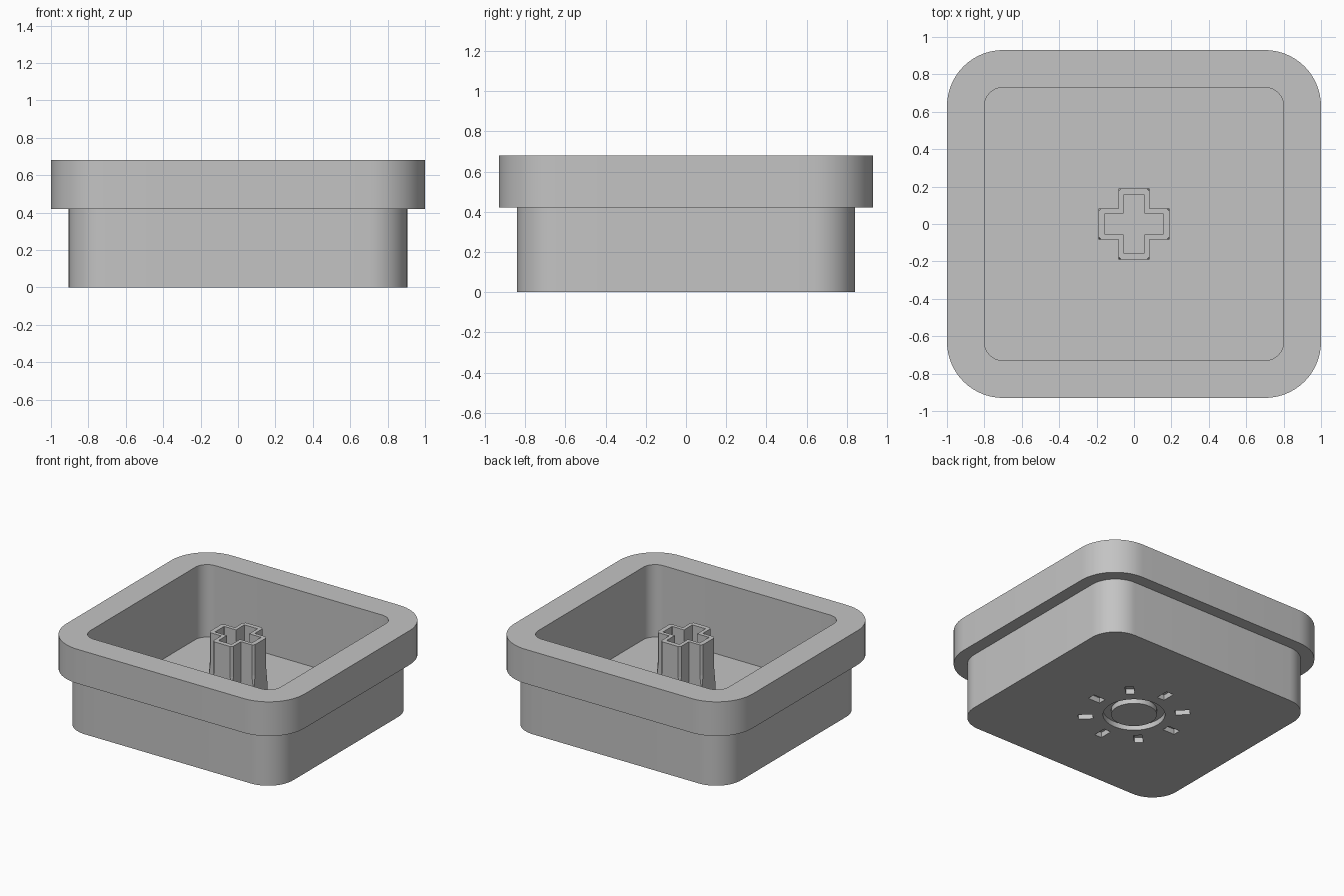
import bpy
import bmesh
from math import cos, sin, pi, radians

cube = bpy.data.objects.get("Cube")
if cube:
    bpy.data.objects.remove(cube, do_unlink=True)

grey = bpy.data.materials.new("plain grey")
grey.use_nodes = True
colour = (0.55, 0.55, 0.55, 1)
grey.diffuse_color = colour
grey.node_tree.nodes["Principled BSDF"].inputs["Base Color"].default_value = colour


def rounded_rect(hx, hy, r, z, steps=14):
    """Outline of a rounded rectangle with half sizes hx, hy."""
    points = []
    for quarter, (sx, sy) in enumerate([(1, 1), (-1, 1), (-1, -1), (1, -1)]):
        for i in range(steps + 1):
            a = (quarter + i / steps) * pi / 2
            points.append((sx * (hx - r) + r * cos(a), sy * (hy - r) + r * sin(a), z))
    return points


def cross(reach, half, chamfer, z):
    """Outline of a plus sign with chamfered arm tips."""
    arm = [(reach - chamfer, -half), (reach, -half + chamfer),
           (reach, half - chamfer), (reach - chamfer, half), (half, half)]
    points = []
    for quarter in range(4):
        c, s = round(cos(quarter * pi / 2)), round(sin(quarter * pi / 2))
        points += [(x * c - y * s, x * s + y * c, z) for x, y in arm]
    return points


def circle(r, z, steps=64):
    return [(r * cos(2 * pi * i / steps), r * sin(2 * pi * i / steps), z) for i in range(steps)]


def loft(name, outlines, closed=False):
    """Skin matching outlines in order; cap the ends, or close the skin on itself."""
    bm = bmesh.new()
    rings = [[bm.verts.new(p) for p in outline] for outline in outlines]
    pairs = list(zip(rings, rings[1:]))
    if closed:
        pairs.append((rings[-1], rings[0]))
    else:
        bm.faces.new(rings[0][::-1])
        bm.faces.new(rings[-1])
    for low, high in pairs:
        for i in range(len(low)):
            j = (i + 1) % len(low)
            bm.faces.new((low[i], low[j], high[j], high[i]))
    bmesh.ops.recalc_face_normals(bm, faces=bm.faces)
    mesh = bpy.data.meshes.new(name)
    bm.to_mesh(mesh)
    bm.free()
    mesh.materials.append(grey)
    obj = bpy.data.objects.new(name, mesh)
    bpy.context.collection.objects.link(obj)
    return obj


def activate(obj):
    bpy.ops.object.select_all(action='DESELECT')
    obj.select_set(True)
    bpy.context.view_layer.objects.active = obj


RIM, LEDGE, FLOOR = 0.68, 0.42, 0.13

# Hollow cap: lower body, wider rim and square cavity
cap = loft("cap_shell", [
    rounded_rect(0.905, 0.84, 0.21, 0),
    rounded_rect(0.905, 0.84, 0.21, LEDGE),
    rounded_rect(1, 0.93, 0.3, LEDGE),
    rounded_rect(1, 0.93, 0.3, RIM),
    rounded_rect(0.8, 0.73, 0.1, RIM),
    rounded_rect(0.8, 0.73, 0.1, FLOOR),
])

# Sun engraved in the underside: a ring groove and eight rays
DEPTH, BELOW = 0.04, -0.05
cutters = [loft("ring_cutter", [circle(0.213, BELOW), circle(0.213, DEPTH),
                                circle(0.157, DEPTH), circle(0.157, BELOW)], closed=True)]
for k in range(8):
    ray = loft("ray_cutter", [[(x, y, z) for x, y in
                               [(0.285, -0.03), (0.385, -0.03), (0.385, 0.03), (0.285, 0.03)]]
                              for z in (BELOW, DEPTH)])
    ray.rotation_euler.z = k * pi / 4
    cutters.append(ray)
bpy.context.view_layer.update()
activate(cap)
for cutter in cutters:
    cutter.hide_render = True
    mod = cap.modifiers.new("engrave", 'BOOLEAN')
    mod.operation = 'DIFFERENCE'
    mod.solver = 'EXACT'
    mod.object = cutter
    bpy.ops.object.modifier_apply(modifier=mod.name)
    bpy.data.objects.remove(cutter, do_unlink=True)
bpy.ops.object.shade_smooth_by_angle(angle=radians(30))

# Hollow cross-shaped stem, its arm tips chamfered toward the top
TOP = 0.623
stem = loft("stem", [
    cross(0.19, 0.083, 0.002, FLOOR),
    cross(0.19, 0.083, 0.002, 0.28),
    cross(0.19, 0.083, 0.016, 0.39),
    cross(0.19, 0.083, 0.016, TOP),
    cross(0.155, 0.055, 0.001, TOP),
    cross(0.155, 0.055, 0.001, FLOOR),
], closed=True)
